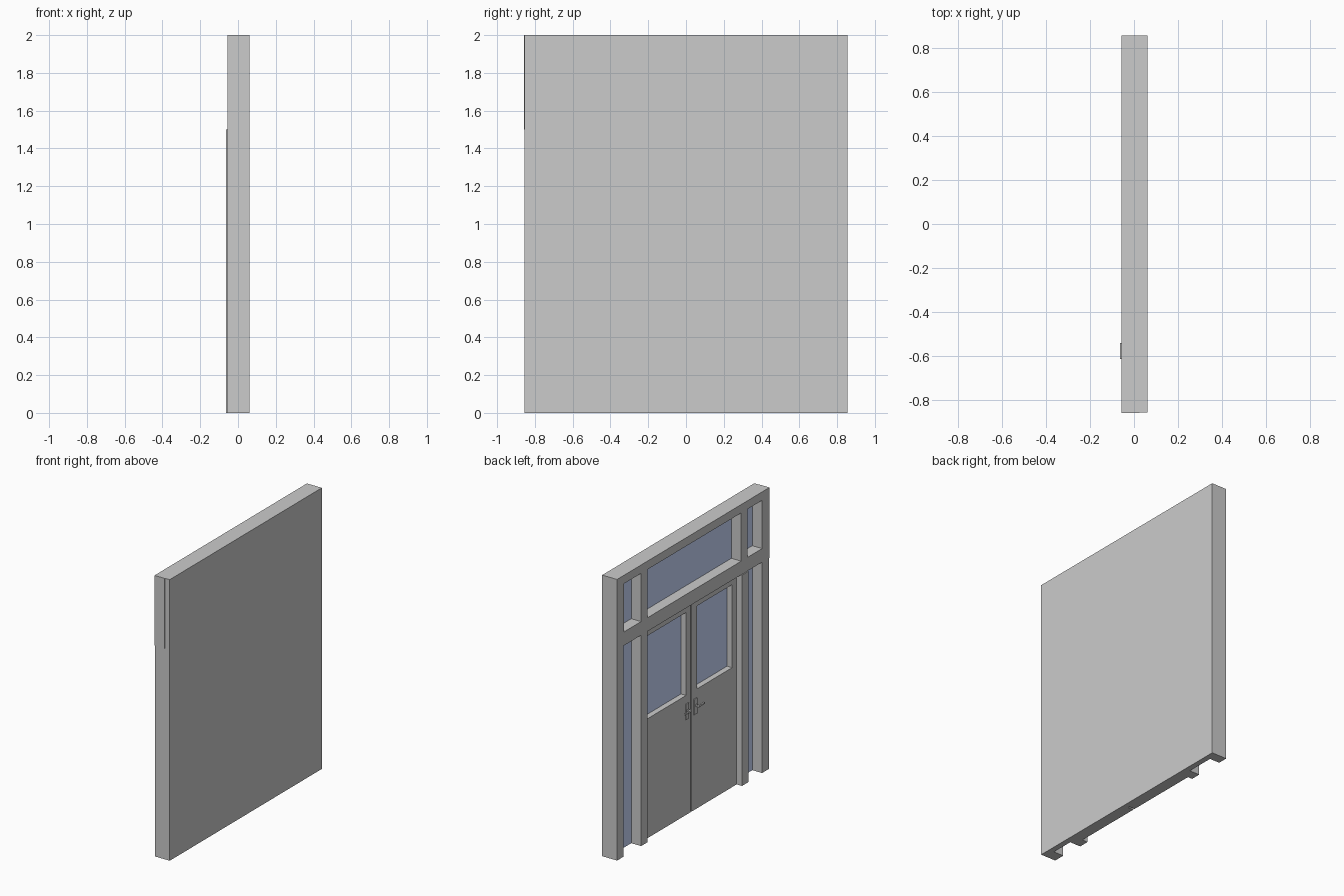
import bpy, bmesh
from mathutils import Matrix

if "Cube" in bpy.data.objects:
    bpy.data.objects.remove(bpy.data.objects["Cube"])

glass_mat = bpy.data.materials.new("blue_glass")
glass_mat.diffuse_color = (0.6, 0.7, 1.0, 1)
glass_mat.use_nodes = True
glass_mat.node_tree.nodes["Principled BSDF"].inputs["Base Color"].default_value = glass_mat.diffuse_color


def boxes(name, spans, mat=None):
    """One object made of boxes, each ((x0, x1), (y0, y1), (z0, z1))."""
    bm = bmesh.new()
    for span in spans:
        mid = [(a + b) / 2 for a, b in span]
        size = [b - a for a, b in span]
        bmesh.ops.create_cube(bm, size=1, matrix=Matrix.Translation(mid) @ Matrix.Diagonal((*size, 1)))
    me = bpy.data.meshes.new(name)
    bm.to_mesh(me)
    bm.free()
    ob = bpy.data.objects.new(name, me)
    bpy.context.collection.objects.link(ob)
    if mat:
        me.materials.append(mat)
    return ob


def ring(x, y, z, oy, oz):
    """Four bars filling the outer rectangle y, z around the opening oy, oz."""
    return [(x, (y[0], oy[0]), z), (x, (oy[1], y[1]), z),
            (x, oy, (z[0], oz[0])), (x, oy, (oz[1], z[1]))]


FACE, BACK = -0.056, 0.024      # frame depth
DOOR = -0.021                   # door face
FRAME = (FACE, BACK)
HEAD = 1.5                      # underside of header
MID = -0.026                    # meeting line of the doors

# Backing slab
boxes("back_panel", [((BACK, 0.061), (-0.855, 0.855), (0, 2))])

# Upper frame with three windows
lights = [(-0.775, -0.613), (-0.54, 0.515), (0.585, 0.775)]
edges = [-0.858] + [v for span in lights for v in span] + [0.855]
bars = [(FRAME, (-0.858, 0.855), z) for z in ((HEAD, 1.597), (1.94, 2.0))]
bars += [(FRAME, (edges[i], edges[i + 1]), (1.597, 1.94)) for i in range(0, 8, 2)]
boxes("transom_frame", bars)
for i, y in enumerate(lights):
    boxes(f"transom_glass_{i}", [((0.021, BACK), y, (1.597, 1.94))], glass_mat)

# Posts beside the doors and sidelights
posts = {"outer_post_right": (-0.855, -0.775, FACE), "door_post_right": (-0.613, -0.54, -0.063),
         "door_post_left": (0.515, 0.585, FACE), "outer_post_left": (0.785, 0.855, FACE)}
for name, (y0, y1, x0) in posts.items():
    boxes(name, [((x0, BACK), (y0, y1), (0, HEAD))])
for name, y in (("right", (-0.775, -0.613)), ("left", (0.585, 0.785))):
    boxes("sidelight_glass_" + name, [((0.021, BACK), y, (0, HEAD))], glass_mat)

# Door leaves with windows
leaves = {"right": ((-0.54, MID - 0.006), (-0.488, -0.094)),
          "left": ((MID + 0.006, 0.515), (0.029, 0.463))}
for name, (y, win) in leaves.items():
    boxes("door_" + name, ring((DOOR, BACK), y, (0, HEAD), win, (0.85, 1.44)))
    boxes("door_glass_" + name, [((0.019, BACK), win, (0.85, 1.44))], glass_mat)

# Handles: plate, neck and lever, mirrored about the meeting line
for name, s in (("left", 1), ("right", -1)):
    def across(a, b):
        return tuple(sorted((MID + s * a, MID + s * b)))
    boxes("handle_" + name, [
        ((DOOR - 0.006, DOOR), across(0.03, 0.062), (0.68, 0.79)),
        ((-0.055, DOOR - 0.006), across(0.04, 0.052), (0.737, 0.749)),
        ((-0.055, -0.045), across(0.052, 0.11), (0.737, 0.749)),
    ])
